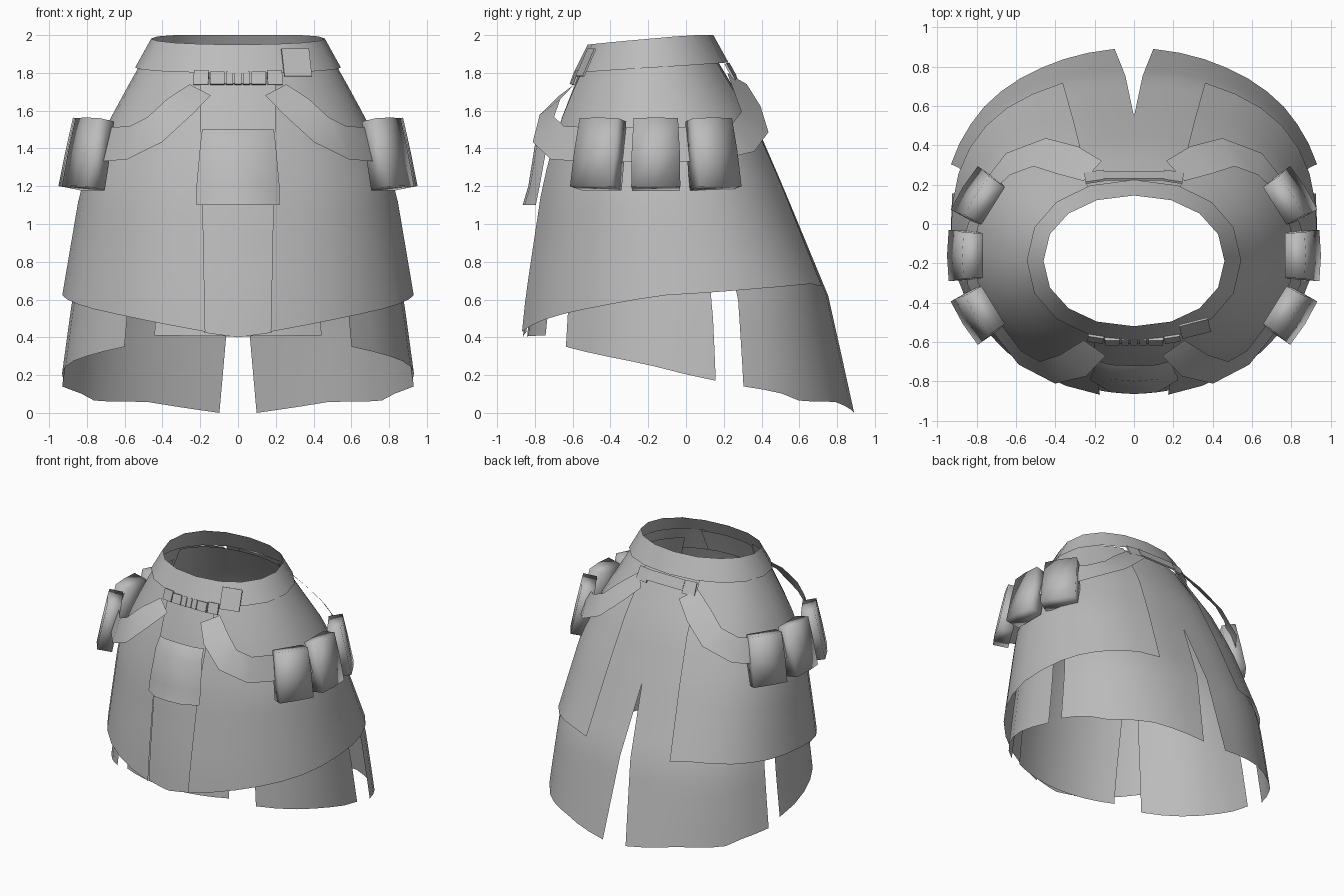
import bpy, bmesh, math
from mathutils import Vector, Matrix

if "Cube" in bpy.data.objects:
    bpy.data.objects.remove(bpy.data.objects["Cube"])

grey = bpy.data.materials.new("light_grey")
grey.use_nodes = True
grey.diffuse_color = (0.5, 0.5, 0.5, 1)
grey.node_tree.nodes["Principled BSDF"].inputs["Base Color"].default_value = (0.5, 0.5, 0.5, 1)

# Skirt silhouette: height, half width, front y, back y, roundness of the back
RINGS = [(0.0, 1.015, -0.92, 0.91, 2.15), (0.62, 0.93, -0.86, 0.77, 2.45),
         (1.2, 0.83, -0.775, 0.53, 2.4), (1.5, 0.705, -0.70, 0.40, 2.3),
         (1.83, 0.525, -0.57, 0.205, 2.2), (2.0, 0.42, -0.48, 0.10, 2.2)]
FRONT_ROUND = 2.02


def interp(table, v):
    for a, b in zip(table, table[1:]):
        if v <= b[0]:
            k = max(0, (v - a[0]) / (b[0] - a[0]))
            return [p + (q - p) * k for p, q in zip(a, b)][1:]
    return list(table[-1][1:])


def shell(phi, z, off=0.0):
    """Point on the skirt; phi runs from 0 at the front to pi at the back."""
    rx, yf, yb, n = interp(RINGS, z)
    mid, ry = (yf + yb) / 2, (yb - yf) / 2
    s, c = max(0, math.sin(phi)), math.cos(phi)
    e = 2 / (FRONT_ROUND if c > 0 else n)
    return Vector(((rx + off) * s ** e, mid - (ry + off) * math.copysign(abs(c) ** e, c), z))


def at_x(x_of_z, back=False):
    """Edge that follows a given x at each height."""
    def edge(z):
        rx, _, _, n = interp(RINGS, z)
        power = (n if back else FRONT_ROUND) / 2
        a = math.asin(min(1, (max(0, x_of_z(z)) / rx) ** power))
        return math.pi - a if back else a
    return edge


def at_angle(deg):
    return lambda z: math.radians(deg)


def finish(name, bm, mirror=True, angle=40):
    me = bpy.data.meshes.new(name)
    bm.to_mesh(me)
    bm.free()
    me.materials.append(grey)
    ob = bpy.data.objects.new(name, me)
    bpy.context.collection.objects.link(ob)
    bpy.ops.object.select_all(action="DESELECT")
    ob.select_set(True)
    bpy.context.view_layer.objects.active = ob
    bpy.ops.object.shade_smooth_by_angle(angle=math.radians(angle))
    if mirror:
        mod = ob.modifiers.new("Mirror", "MIRROR")
        mod.use_clip = True


def sheet(name, rows):
    """Mesh from a grid of points, mirrored across x."""
    bm = bmesh.new()
    grid = [[bm.verts.new(p) for p in r] for r in rows]
    for a, b in zip(grid, grid[1:]):
        for i in range(len(a) - 1):
            bm.faces.new((a[i], b[i], b[i + 1], a[i + 1]))
    finish(name, bm)


def panel(name, start, end, top, hem, off, cols, count=10):
    """Cloth between two edges; hem lists (share of width, height)."""
    rows = []
    for j in range(count + 1):
        row = []
        for i in range(cols + 1):
            u = i / cols
            z = top + (interp(hem, u)[0] - top) * j / count
            row.append(shell(start(z) + (end(z) - start(z)) * u, z, off))
        rows.append(row)
    sheet(name, rows)


# Cloth layers
panel("outer_side_panels", at_x(lambda z: 0.2 - 0.02 * (1.8 - z)),
      at_x(lambda z: 0.36 - 0.11 * (z - 0.67), True), 1.86,
      [(0, 0.43), (0.18, 0.51), (0.48, 0.62), (0.7, 0.657), (0.92, 0.685), (1, 0.67)], 0.003, 14)
panel("back_panels", at_angle(109), at_x(lambda z: max(0, 0.1 * (1 - z / 1.12)), True), 1.86,
      [(0, 0.14), (0.2, 0.11), (0.35, 0.06), (0.65, 0.06), (1, 0.0)], -0.017, 9, 15)
panel("inner_side_panels", at_angle(41), at_angle(100), 1.8,
      [(0, 0.35), (0.6, 0.26), (1, 0.17)], -0.055, 6)
panel("inner_front_panel", at_angle(0), at_x(lambda z: 0.46), 1.7, [(0, 0.405), (1, 0.41)], -0.04, 4)
panel("front_strip", at_angle(0), at_x(lambda z: 0.225 - 0.03 * (1.8 - z)), 1.86,
      [(0, 0.4), (1, 0.425)], -0.018, 3)

# Hanging flap on the front strip
sheet("front_flap", [[(0, -0.72, 1.5), (0.12, -0.715, 1.5), (0.19, -0.695, 1.5)],
                     [(0, -0.80, 1.42), (0.12, -0.79, 1.42), (0.2, -0.735, 1.42)],
                     [(0, -0.835, 1.2), (0.12, -0.825, 1.2), (0.22, -0.775, 1.2)],
                     [(0, -0.865, 1.1), (0.12, -0.855, 1.1), (0.22, -0.795, 1.1)]])

# Waistband: slanted ring, slightly flared
band = []
for k in range(3):
    row = []
    for i in range(9):
        phi = math.pi * i / 8
        u = (1 - math.cos(phi)) / 2
        low = 1.80 + 0.055 * u
        high = 1.95 + 0.05 * min(1, u * 1.25)
        t = k / 2
        rx, yf, yb = 0.46 + 0.085 * t, -0.52 - 0.075 * t, 0.145 + 0.08 * t
        c = math.cos(phi)
        row.append((rx * max(0, math.sin(phi)) ** 0.93,
                    (yf + yb) / 2 - (yb - yf) / 2 * math.copysign(abs(c) ** 0.93, c),
                    high + (low - high) * t))
    band.append(row)
sheet("waistband", band)

# Hip strap: ribbon draped from front buckle to back clasp
PATH = [(0.2, -0.63, 1.71), (0.31, -0.72, 1.62), (0.44, -0.755, 1.50), (0.58, -0.68, 1.43),
        (0.72, -0.50, 1.42), (0.82, -0.30, 1.42), (0.83, -0.05, 1.42), (0.77, 0.16, 1.43),
        (0.64, 0.305, 1.46), (0.48, 0.365, 1.54), (0.34, 0.325, 1.66), (0.21, 0.27, 1.77)]
path = [Vector(p) for p in PATH]
upper, lower = [], []
for i, p in enumerate(path):
    tangent = path[min(i + 1, len(path) - 1)] - path[max(i - 1, 0)]
    normal = Vector((p.x, p.y + 0.16, 0.42 if p.y > 0.2 else 0.25))
    side = normal.cross(tangent).normalized()
    if side.z < 0:
        side.negate()
    width = 0.075 if i in (0, len(path) - 1) else 0.095
    upper.append(p + side * width)
    lower.append(p - side * width)
sheet("hip_straps", [upper, lower])


def block(name, loc, size, mirror=False, rot=0, tilt=0):
    bm = bmesh.new()
    bmesh.ops.create_cube(bm, size=1)
    m = (Matrix.Translation(loc) @ Matrix.Rotation(rot, 4, "Z")
         @ Matrix.Rotation(tilt, 4, "X") @ Matrix.Diagonal((*size, 1)))
    bmesh.ops.transform(bm, matrix=m, verts=bm.verts)
    finish(name, bm, mirror)


# Front buckle with ribs, side links, back clasp and belt end
block("buckle_plate", (0, -0.592, 1.77), (0.30, 0.01, 0.06), tilt=-0.35)
for i, x in enumerate((-0.11, -0.045, 0.0, 0.045, 0.11)):
    block(f"buckle_rib_{i + 1}", (x, -0.598, 1.772),
          (0.075 if abs(x) > 0.1 else 0.035, 0.014, 0.07), tilt=-0.35)
block("buckle_links", (0.195, -0.585, 1.775), (0.08, 0.012, 0.08), True, 0.15, -0.35)
block("back_clasp", (0, 0.245, 1.815), (0.31, 0.012, 0.08), tilt=0.5)
block("back_links", (0.2, 0.24, 1.805), (0.10, 0.012, 0.1), True, -0.15, 0.5)
block("belt_end", (0.31, -0.53, 1.855), (0.15, 0.01, 0.16), rot=0.25, tilt=-0.42)


# Pouches: tapered, softly shaded boxes leaning inward at the top
def pouch(name, x, y, deg):
    bm = bmesh.new()
    section = [(-0.05, -0.12), (0.056, -0.125), (0.064, 0), (0.056, 0.125), (-0.05, 0.12)]
    loops = []
    for h, k in ((-0.185, 1.04), (0, 1.02), (0.185, 0.94)):
        loops.append([bm.verts.new((d * k, w * k, h)) for d, w in section])
    for a, b in zip(loops, loops[1:]):
        for i in range(5):
            j = (i + 1) % 5
            bm.faces.new((a[i], a[j], b[j], b[i]))
    bm.faces.new(loops[0][::-1])
    bm.faces.new(loops[-1])
    m = (Matrix.Translation((x, y, 1.37)) @ Matrix.Rotation(math.radians(deg), 4, "Z")
         @ Matrix.Rotation(math.radians(-11), 4, "Y"))
    bmesh.ops.transform(bm, matrix=m, verts=bm.verts)
    finish(name, bm, angle=180)


pouch("front_pouches", 0.785, -0.455, -32)
pouch("middle_pouches", 0.85, -0.16, 0)
pouch("rear_pouches", 0.785, 0.135, 32)
